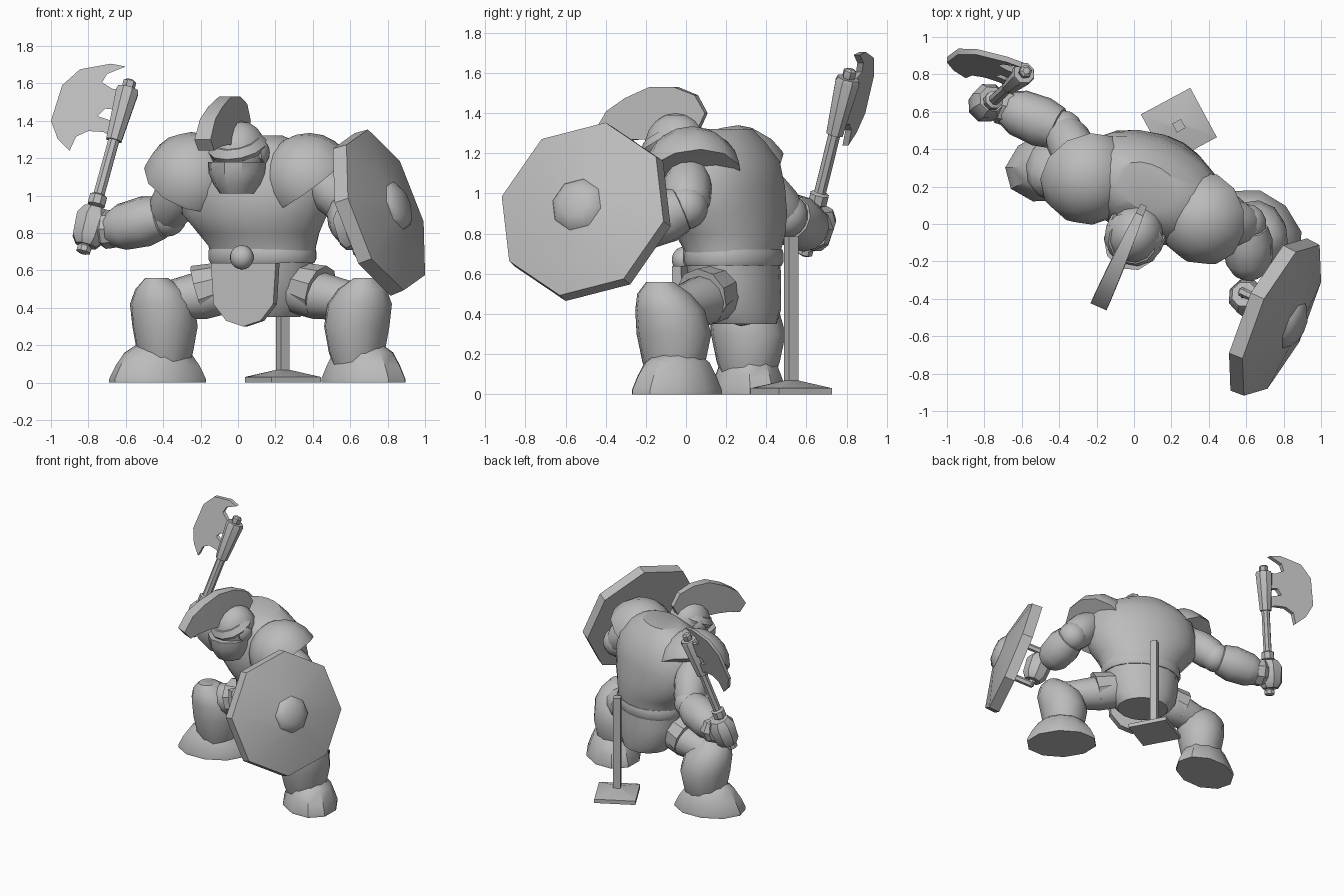
import bpy, bmesh
from math import sin, cos, pi, radians
from mathutils import Vector, Matrix

cube = bpy.data.objects.get("Cube")
if cube:
    bpy.data.objects.remove(cube, do_unlink=True)

stone = bpy.data.materials.new("plain_grey")
stone.use_nodes = True
stone.diffuse_color = (.5, .5, .5, 1)
stone.node_tree.nodes["Principled BSDF"].inputs["Base Color"].default_value = (.5, .5, .5, 1)

parts = []
UP = Vector((0, 0, 1))


def spin(degrees):
    return Matrix.Rotation(radians(degrees), 4, "Z")


TURN = spin(-24)      # the body is twisted to its right
FORWARD = TURN @ Vector((0, -1, 0))
LATERAL = TURN @ Vector((1, 0, 0))


def finish(name, bm):
    bmesh.ops.recalc_face_normals(bm, faces=bm.faces)
    mesh = bpy.data.meshes.new(name)
    bm.to_mesh(mesh)
    bm.free()
    mesh.materials.append(stone)
    obj = bpy.data.objects.new(name, mesh)
    bpy.context.collection.objects.link(obj)
    parts.append(obj)


def loft(name, rings):
    """Skin a list of point rings and cap both ends."""
    bm = bmesh.new()
    loops = [[bm.verts.new(point) for point in ring] for ring in rings]
    count = len(loops[0])
    for low, high in zip(loops, loops[1:]):
        for i in range(count):
            j = (i + 1) % count
            bm.faces.new((low[i], low[j], high[j], high[i]))
    bm.faces.new(loops[0][::-1])
    bm.faces.new(loops[-1])
    finish(name, bm)


def limb(name, start, end, profile, sides=12, corner=FORWARD):
    """Turned shape along start-end; profile holds (fraction, radius)."""
    start, end = Vector(start), Vector(end)
    axis = (end - start).normalized()
    across = (corner - axis * corner.dot(axis)).normalized()
    other = axis.cross(across)
    angles = [2 * pi * i / sides for i in range(sides)]
    loft(name, [[start.lerp(end, t) + (across * cos(a) + other * sin(a)) * r for a in angles]
                for t, r in profile])


def stack(name, rows, sides=16, turn=TURN):
    """Horizontal oval rings; each row is (x, y, z, half width, half depth)."""
    angles = [2 * pi * (i + .5) / sides for i in range(sides)]
    loft(name, [[Vector((x, y, z)) + turn @ Vector((w * cos(a), d * sin(a), 0)) for a in angles]
                for x, y, z, w, d in rows])


def ball(name, centre, radii):
    bm = bmesh.new()
    place = Matrix.Translation(centre) @ TURN @ Matrix.Diagonal((*radii, 1))
    bmesh.ops.create_uvsphere(bm, u_segments=14, v_segments=9, radius=1, matrix=place)
    finish(name, bm)


def plate(name, outlines, thickness, place):
    """Flat cut-out with optional holes, thickened about its own plane."""
    bm = bmesh.new()
    for outline in outlines:
        verts = [bm.verts.new((u, v, -thickness / 2)) for u, v in outline]
        for a, b in zip(verts, verts[1:] + verts[:1]):
            bm.edges.new((a, b))
    bmesh.ops.triangle_fill(bm, edges=bm.edges[:], use_beauty=True)
    raised = bmesh.ops.extrude_face_region(bm, geom=bm.faces[:])["geom"]
    moved = [v for v in raised if isinstance(v, bmesh.types.BMVert)]
    bmesh.ops.translate(bm, verts=moved, vec=(0, 0, thickness))
    bm.transform(place)
    finish(name, bm)


# Torso, belt and hips
stack("torso", [(.13, .235, .66, .29, .225), (.13, .23, .73, .3, .235), (.11, .22, .8, .34, .26),
                (.09, .2, .9, .41, .28), (.09, .19, 1.03, .43, .275), (.09, .19, 1.16, .4, .25),
                (.08, .18, 1.26, .31, .19), (.07, .2, 1.32, .18, .12)], 20)
stack("belt", [(.13, .235, z, w, w - .06) for z, w in ((.64, .29), (.66, .3), (.7, .3), (.72, .295))], 20)
stack("hips", [(.15, .28, .35, .19, .17), (.14, .265, .42, .25, .2),
               (.13, .245, .56, .275, .22), (.13, .235, .66, .285, .225)])
ball("belt_buckle", (.02, -.01, .67), (.065, .06, .065))

# Hanging front cloth
hang = Matrix.Translation((.13, .235, 0)) @ TURN @ Matrix.Rotation(pi / 2, 4, "X")
half = [(.19, .64), (.175, .42), (.1, .33)]
cloth = half + [(0, .3)] + [(-u, v) for u, v in half[::-1]]
plate("front_cloth", [cloth], .05, hang @ Matrix.Translation((0, 0, .225)))

# Head with jaw guard, brow and ear discs
head = Vector((.01, -.05, 1.23))
ball("neck", (.04, .06, 1.15), (.15, .15, .14))
ball("helmet", head, (.145, .16, .17))
chin = head + FORWARD * .04
stack("jaw_guard", [(chin.x, chin.y, z, w, w + .01) for z, w in
                    ((1.01, .09), (1.06, .125), (1.12, .15), (1.18, .155))], 10)
limb("brow", head + FORWARD * .02 + UP * .01, head + FORWARD * .05 + UP * .07,
     [(0, .15), (.4, .16), (1, .13)])
for side in (1, -1):
    limb("ear_disc", head + LATERAL * side * .12, head + LATERAL * side * .16,
         [(0, .055), (.7, .055), (1, .035)], 10)

# Crest arching over the helmet, narrowing to the back
crest = []
for low_out, low_z, high_out, high_z, w in (
        (.38, 1.24, .43, 1.3, .047), (.3, 1.26, .36, 1.41, .045), (.2, 1.27, .26, 1.475, .042),
        (.1, 1.27, .13, 1.53, .036), (0, 1.27, 0, 1.53, .03), (-.08, 1.27, -.11, 1.49, .022),
        (-.1, 1.27, -.165, 1.4, .018)):
    low = Vector((-.015, -.05, low_z)) + FORWARD * low_out
    high = Vector((-.015, -.05, high_z)) + FORWARD * high_out
    crest.append([low - LATERAL * w, low + LATERAL * w, high + LATERAL * w, high - LATERAL * w])
loft("helmet_crest", crest)

# Shoulder pads: shallow domes tilted in and forward so the outer rim lifts
dome = [(sin(a), cos(a)) for a in (-.08, 0, .3, .6, .9, 1.2, 1.45)]
pads = ((1, "left", (.38, .03, 1.085), .25), (-1, "right", (-.25, .255, 1.08), .26))
for side, label, centre, size in pads:
    pole = (UP * .8 + FORWARD * .35 - LATERAL * side * .5).normalized()
    limb(label + "_shoulder_pad", centre, Vector(centre) + pole * size,
         [(t, r * size) for t, r in dome], 12)

# Arms, each as shoulder, elbow, wrist
muscle = [(-.1, .06), (0, .1), (.4, .125), (.8, .12), (1, .1)]
bracer = [(-.12, .05), (0, .115), (.3, .135), (.75, .125), (1, .09), (1.08, .06)]
arms = (("right", (-.27, .3, 1.1), (-.38, .5, .89), (-.69, .625, .815)),
        ("left", (.42, .01, 1.1), (.6, 0, .93), (.62, -.26, .82)))
for label, shoulder, elbow, wrist in arms:
    limb(label + "_upper_arm", shoulder, elbow, muscle)
    ball(label + "_elbow", elbow, (.11, .11, .11))
    limb(label + "_forearm", Vector(elbow).lerp(Vector(wrist), .1), wrist, bracer)

# Legs: thigh, flared hip guard, greave and foot
legs = (("right", -1, (-.06, .26, .49), (-.42, .3, .43), (-.39, .31), (-.43, .31), (.265, .19), spin(15)),
        ("left", 1, (.3, .17, .49), (.64, -.05, .43), (.635, -.06), (.67, -.045), (.265, .2), spin(-45)))
for label, side, hip, knee, shin, foot, size, aim in legs:
    hip, knee = Vector(hip), Vector(knee)
    limb(label + "_thigh", hip, knee, [(-.2, .08), (0, .12), (.35, .13), (.75, .11), (1, .1)])
    limb(label + "_hip_guard", hip + UP * .04, hip.lerp(knee, .42) + UP * .02, [(-.3, .11), (1, .145)], 10, UP)
    x, y = shin
    out = side * .03
    stack(label + "_greave", [(x, y, .05, .11, .12), (x, y, .16, .15, .16), (x, y, .3, .175, .19),
                              (x + out / 2, y - .02, .42, .175, .175),
                              (x + out, y - .05, .5, .13, .135),
                              (x + out * 1.5, y - .07, .56, .06, .07)], 12)
    x, y = foot
    w, d = size
    stack(label + "_foot", [(x, y, 0, w, d), (x, y, .02, w, d), (x, y, .09, w * .87, d * .88),
                            (x, y, .16, w * .68, d * .75), (x, y, .2, w * .45, d * .5)], 10, aim)

# Axe: handle, blade with a hole, and the fist around it
foot_end, top_end = Vector((-.83, .59, .69)), Vector((-.575, .82, 1.62))
limb("axe_handle", foot_end, top_end,
     [(0, .02), (.01, .04), (.04, .04), (.05, .028), (.27, .028), (.28, .05), (.33, .05),
      (.34, .032), (.66, .032)], 8)
limb("axe_socket", foot_end, top_end, [(.65, .045), (.93, .065), (.95, .058)], 8)
limb("axe_top_knob", foot_end, top_end, [(.94, .025), (.96, .035), (.99, .035), (1, .02)], 6)
blade = [(-.6, 1.69), (-.68, 1.705), (-.845, 1.675), (-.94, 1.59), (-1, 1.4), (-.965, 1.305),
         (-.9, 1.24), (-.866, 1.315), (-.8, 1.345), (-.72, 1.34), (-.65, 1.3), (-.58, 1.57),
         (-.67, 1.57), (-.727, 1.605), (-.7, 1.65)]
hole = [(-.71, 1.465), (-.75, 1.425), (-.675, 1.4), (-.665, 1.46)]
slant = Matrix(((1, 0, 0, 0), (-.307, .33, 1, .109), (0, 1, 0, 0), (0, 0, 0, 1)))
plate("axe_blade", [blade, hole], .03, slant)
fist = [(-.11, .06), (-.07, .09), (.05, .1), (.1, .07)]
grip = (top_end - foot_end).normalized()
palm = Vector((-.785, .645, .835))
limb("right_fist", palm, palm + grip, fist, 8)
limb("right_cuff", (-.66, .62, .82), (-.74, .65, .82), [(0, .1), (.6, .105), (1, .08)], 8)

# Shield: octagon with a raised cone, boss, grip and the fist behind it
normal = Vector((1, -.45, .34)).normalized()
centre = Vector((.79, -.515, .923))
corner = Vector((-.096, .115, .4325))
limb("shield", centre, centre + normal, [(-.08, .46), (0, .455), (.075, .14)], 8, corner)
limb("shield_boss", centre, centre + normal, [(.06, .145), (.09, .125), (.115, .08), (.122, .02)], 8, corner)
hold = Vector((.61, -.4, .83))
limb("left_fist", hold, hold + corner.normalized(), fist, 8)
limb("shield_grip", hold, hold + corner.normalized(), [(-.15, .025), (.15, .025)], 6)
for end in (-.14, .14):
    root = hold + corner.normalized() * end
    limb("grip_bracket", root, root + normal * .14, [(-.1, .025), (1, .025)], 6)

# Support stand behind the figure
base = Vector((.24, .525, 0))
square = Vector((.06, .2, 0))
limb("stand_base", base, base + UP, [(0, .212), (.03, .212), (.07, .03)], 4, square)
limb("stand_post", base, base + UP, [(.03, .038), (.785, .038)], 4, square)

# Smooth shading with crisp edges
for obj in bpy.context.selected_objects:
    obj.select_set(False)
for obj in parts:
    obj.select_set(True)
bpy.context.view_layer.objects.active = parts[0]
bpy.ops.object.shade_smooth_by_angle(angle=radians(35))
